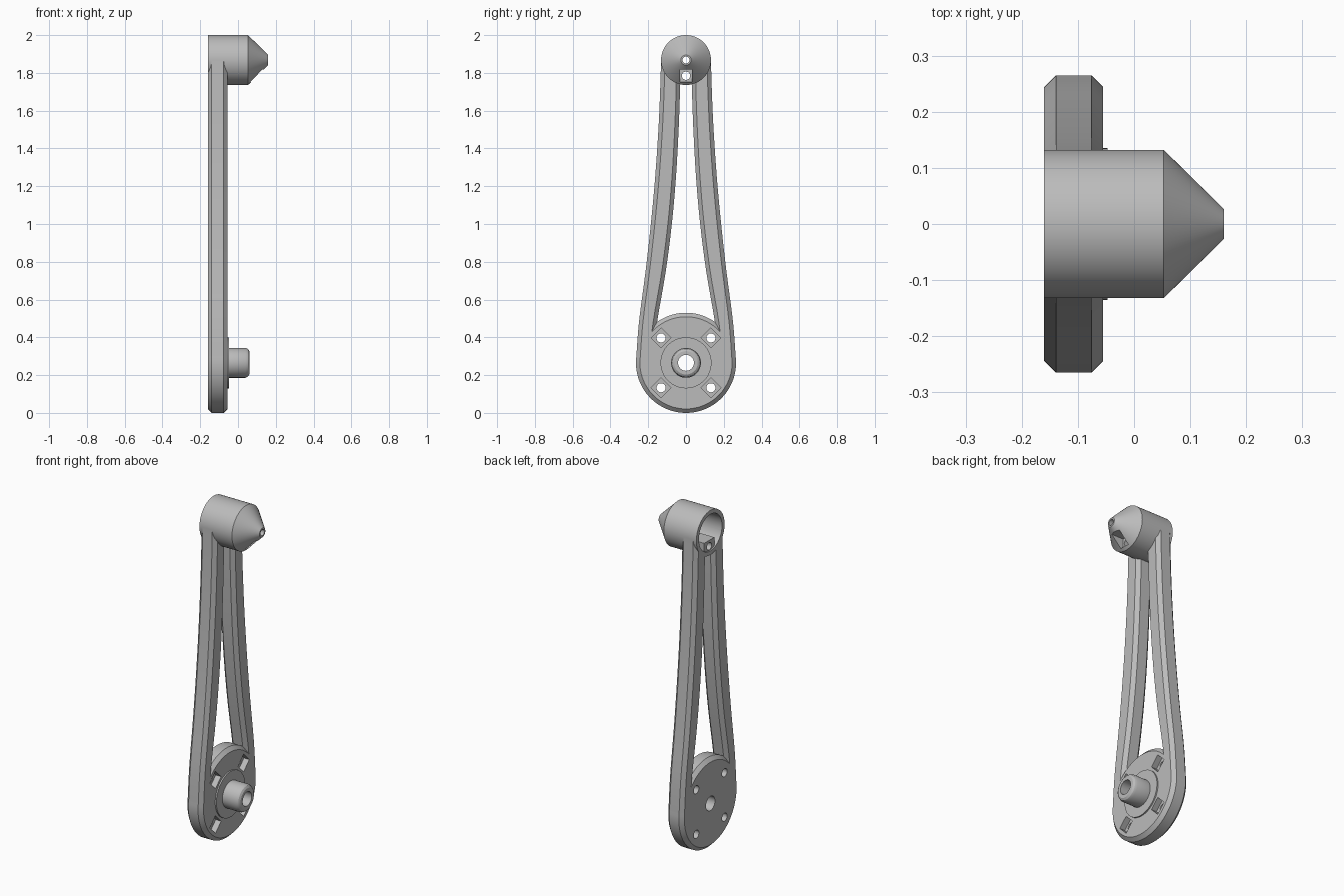
import bpy, bmesh, math
from mathutils import Matrix, Vector

cube = bpy.data.objects.get("Cube")
if cube:
    bpy.data.objects.remove(cube, do_unlink=True)

grey = bpy.data.materials.new("plain grey")
grey.use_nodes = True
grey.diffuse_color = (0.5, 0.5, 0.5, 1)
grey.node_tree.nodes["Principled BSDF"].inputs["Base Color"].default_value = (0.5, 0.5, 0.5, 1)

BACK, FACE, CHAMFER = -0.16, -0.055, 0.021
HUB_Z, CAP_Z = 0.265, 1.868
HUB_R, CAP_R = 0.265, 0.132


def finish(name, bm):
    bmesh.ops.recalc_face_normals(bm, faces=bm.faces)
    mesh = bpy.data.meshes.new(name)
    bm.to_mesh(mesh)
    bm.free()
    mesh.materials.append(grey)
    obj = bpy.data.objects.new(name, mesh)
    bpy.context.collection.objects.link(obj)
    return obj


def loft(name, rings):
    """Solid skin through equal-length rings, with flat end caps."""
    bm = bmesh.new()
    loops = [[bm.verts.new(p) for p in ring] for ring in rings]
    n = len(loops[0])
    for a, b in zip(loops, loops[1:]):
        for i in range(n):
            j = (i + 1) % n
            bm.faces.new((a[i], a[j], b[j], b[i]))
    bm.faces.new(loops[0])
    bm.faces.new(loops[-1])
    return finish(name, bm)


def turned(name, profile, z, y=0, n=64):
    """Solid of revolution about an x axis; profile is (x, radius) pairs."""
    angles = [2 * math.pi * i / n for i in range(n)]
    return loft(name, [[(x, y + r * math.cos(a), z + r * math.sin(a)) for a in angles]
                       for x, r in profile])


def box(name, centre, size, turn=0):
    bm = bmesh.new()
    bmesh.ops.create_cube(bm, size=1, matrix=Matrix.Translation(centre)
                          @ Matrix.Rotation(turn, 4, 'X') @ Matrix.Diagonal((*size, 1)))
    return finish(name, bm)


def combine(target, others, operation):
    """Apply exact booleans and discard the used pieces."""
    bpy.context.view_layer.objects.active = target
    for other in others:
        mod = target.modifiers.new("cut", 'BOOLEAN')
        mod.operation, mod.solver, mod.object = operation, 'EXACT', other
        bpy.ops.object.modifier_apply(modifier=mod.name)
        bpy.data.objects.remove(other, do_unlink=True)


def arm(name, side):
    """Curved chamfered bar, given as (z, outer y, inner y) stations."""
    ctrl = [(HUB_Z, 0.265, 0.178), (0.48, 0.249, 0.153), (0.75, 0.214, 0.107),
            (1.0, 0.186, 0.075), (1.25, 0.163, 0.053), (1.5, 0.146, 0.039),
            (1.7, 0.137, 0.032), (CAP_Z, CAP_R, 0.03)]
    pts = [Vector(p) for p in ctrl]
    pts = [pts[0]] + pts + [pts[-1]]
    stations = []
    for i in range(1, len(pts) - 2):
        p0, p1, p2, p3 = pts[i - 1:i + 3]
        for k in range(4):
            t = k / 4
            stations.append((2 * p1 + (p2 - p0) * t + (2 * p0 - 5 * p1 + 4 * p2 - p3) * t * t
                             + (3 * p1 - p0 - 3 * p2 + p3) * t ** 3) / 2)
    stations.append(pts[-1])
    c = CHAMFER
    rings = []
    for z, o, i in stations:
        section = [(BACK, o - c), (BACK + c, o), (FACE - c, o), (FACE, o - c),
                   (FACE, i + c), (FACE - c, i), (BACK + c, i), (BACK, i + c)]
        rings.append([(x, side * y, z) for x, y in section])
    return loft(name, rings)


# Base disc with flange and round post
crank = turned("crank_arm", [(BACK, HUB_R - CHAMFER), (BACK + CHAMFER, HUB_R),
                             (FACE - CHAMFER, HUB_R), (FACE, HUB_R - CHAMFER)], HUB_Z, n=96)
flange = turned("flange", [(-0.1, 0.135), (-0.047, 0.135)], HUB_Z)
post = turned("post", [(-0.1, 0.079), (0.04, 0.079), (0.053, 0.073), (0.06, 0.062)], HUB_Z)

# Two arms and the pointed cap
cap = turned("cap", [(BACK, CAP_R), (0.053, CAP_R), (0.16, 0.027)], CAP_Z, n=96)
combine(crank, [arm("left_arm", 1), arm("right_arm", -1), flange, post, cap], 'UNION')

# Hollow of the cap, leaving a screw block at the bottom
hollow = turned("hollow", [(-0.2, 0.108), (0.045, 0.108), (0.125, 0.018), (0.2, 0.018)], CAP_Z)
combine(hollow, [box("screw_block", (0, 0, 1.77), (0.304, 0.095, 0.1))], 'DIFFERENCE')
cutters = [hollow,
           turned("screw_hole", [(-0.3, 0.022), (0.3, 0.022)], 1.785, n=32),
           box("screw_pocket", (0.145, 0, 1.785), (0.19, 0.062, 0.066)),
           turned("bore", [(-0.3, 0.042), (0.3, 0.042)], HUB_Z)]

# Four bolt holes with square nut pockets
for sy in (-1, 1):
    for sz in (-1, 1):
        y, z = 0.132 * sy, HUB_Z + 0.132 * sz
        cutters.append(turned("bolt_hole", [(-0.3, 0.024), (0.3, 0.024)], z, y, 32))
        cutters.append(box("nut_pocket", (-0.045, y, z), (0.09, 0.074, 0.074), math.pi / 4))
combine(crank, cutters, 'DIFFERENCE')

# Smooth round walls, crisp chamfers
bpy.ops.object.select_all(action='DESELECT')
crank.select_set(True)
bpy.context.view_layer.objects.active = crank
bpy.ops.object.shade_smooth_by_angle(angle=math.radians(25))
